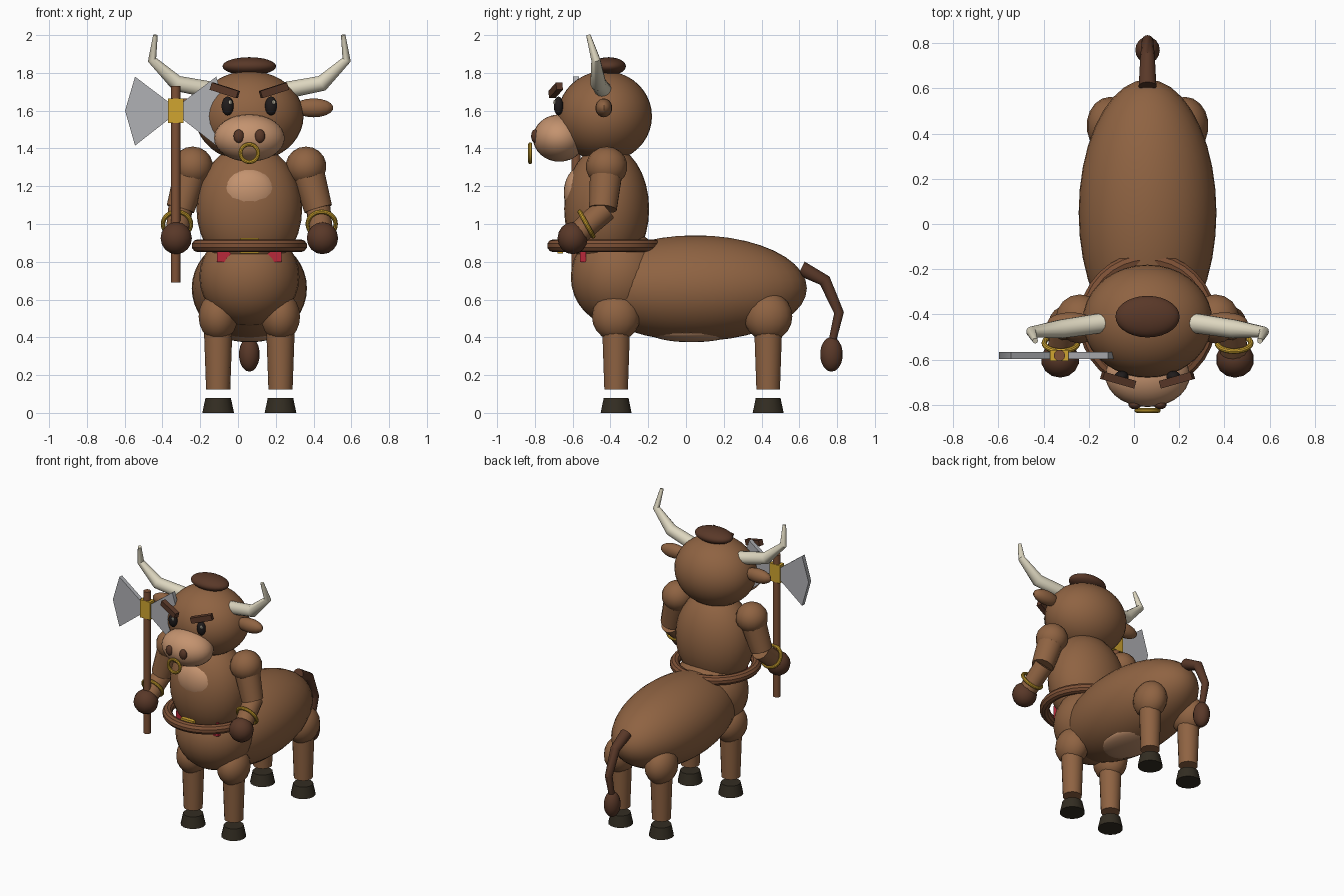
import bpy, bmesh, math
from mathutils import Vector, Matrix

cube = bpy.data.objects.get("Cube")
if cube:
    bpy.data.objects.remove(cube, do_unlink=True)

CX = 0.06          # symmetry axis of the figure
parts = []


def material(name, hex_code):
    def lin(c):
        return c / 12.92 if c <= 0.04045 else ((c + 0.055) / 1.055) ** 2.4
    col = [lin(int(hex_code[i:i + 2], 16) / 255) for i in (0, 2, 4)] + [1]
    m = bpy.data.materials.new(name)
    m.use_nodes = True
    m.diffuse_color = col
    m.node_tree.nodes["Principled BSDF"].inputs["Base Color"].default_value = col
    return m


HIDE = material("brown hide", "8F6342")
DARK = material("dark brown hair", "593828")
TAN = material("tan skin", "C4936F")
HOOF = material("dark hoof", "332D22")
HORN = material("ivory horn", "DDD6BF")
GOLD = material("gold metal", "D0A530")
STEEL = material("grey steel", "B0B1B5")
RED = material("red cloth", "B8283A")
EYE = material("black eye", "201C1C")
WOOD = material("brown wood", "7E5136")


def finish(name, bm, mat):
    bmesh.ops.recalc_face_normals(bm, faces=bm.faces)
    me = bpy.data.meshes.new(name)
    bm.to_mesh(me)
    bm.free()
    me.materials.append(mat)
    ob = bpy.data.objects.new(name, me)
    bpy.context.collection.objects.link(ob)
    parts.append(ob)
    return ob


def ball(name, mat, loc, size, seg=28):
    bm = bmesh.new()
    bmesh.ops.create_uvsphere(bm, u_segments=seg, v_segments=seg * 4 // 7, radius=1)
    bmesh.ops.transform(bm, verts=bm.verts,
                        matrix=Matrix.Translation(loc) @ Matrix.Diagonal((*size, 1)))
    return finish(name, bm, mat)


def box(name, mat, loc, size, rot=Matrix()):
    bm = bmesh.new()
    bmesh.ops.create_cube(bm, size=1)
    bmesh.ops.transform(bm, verts=bm.verts,
                        matrix=Matrix.Translation(loc) @ rot @ Matrix.Diagonal((*size, 1)))
    return finish(name, bm, mat)


def ring(name, mat, loc, major, minor, axis):
    bm = bmesh.new()
    bmesh.ops.create_circle(bm, segments=10, radius=minor,
                            matrix=Matrix.Translation((major, 0, 0)) @ Matrix.Rotation(math.pi / 2, 4, 'X'))
    bmesh.ops.spin(bm, geom=bm.edges[:], cent=(0, 0, 0), axis=(0, 0, 1),
                   angle=2 * math.pi, steps=32, use_merge=True)
    rot = Vector(axis).to_track_quat('Z', 'Y').to_matrix().to_4x4()
    bmesh.ops.transform(bm, verts=bm.verts, matrix=Matrix.Translation(loc) @ rot)
    bmesh.ops.remove_doubles(bm, verts=bm.verts, dist=0.0005)
    return finish(name, bm, mat)


def tube(name, mat, path, radii, ref=(0, 1, 0), seg=14):
    """Loft circles of the given radii along a path."""
    pts = [Vector(p) for p in path]
    bm = bmesh.new()
    loops = []
    for i, (p, r) in enumerate(zip(pts, radii)):
        t = (pts[min(i + 1, len(pts) - 1)] - pts[max(i - 1, 0)]).normalized()
        u = Vector(ref).cross(t).normalized()
        v = t.cross(u)
        angles = [2 * math.pi * k / seg for k in range(seg)]
        loops.append([bm.verts.new(p + r * (u * math.cos(a) + v * math.sin(a))) for a in angles])
    for a, b in zip(loops, loops[1:]):
        for k in range(seg):
            bm.faces.new((a[k], a[(k + 1) % seg], b[(k + 1) % seg], b[k]))
    bm.faces.new(loops[0])
    bm.faces.new(loops[-1])
    return finish(name, bm, mat)


# Four-legged body, upright torso and lighter patches
ball("barrel_body", HIDE, (CX, 0.05, 0.66), (0.305, 0.59, 0.28), 36)
ball("front_chest", HIDE, (CX, -0.36, 0.72), (0.265, 0.25, 0.26))
ball("torso", HIDE, (CX, -0.42, 1.08), (0.28, 0.225, 0.34))
ball("torso_patch", TAN, (CX, -0.56, 1.165), (0.15, 0.087, 0.135))
ball("belly_patch", TAN, (CX, 0.03, 0.43), (0.16, 0.23, 0.056))

# Belt, buckle and cloth
ring("belt", WOOD, (CX, -0.43, 0.885), 0.272, 0.034, (0, 0, 1))
box("belt_buckle", GOLD, (CX, -0.665, 0.885), (0.1, 0.03, 0.082))
box("loincloth", RED, (CX, -0.545, 0.85), (0.34, 0.03, 0.1))

# Head, muzzle, nose ring and hair
ball("head", HIDE, (CX, -0.43, 1.57), (0.287, 0.25, 0.24), 36)
ball("muzzle", TAN, (CX, -0.67, 1.455), (0.187, 0.14, 0.125))
ring("nose_ring", GOLD, (CX, -0.825, 1.375), 0.047, 0.011, (0, 1, 0))
ball("hair_tuft", DARK, (CX, -0.41, 1.835), (0.142, 0.092, 0.048))

# Tail
tube("tail", DARK, [(CX, 0.61, 0.765), (CX, 0.735, 0.7), (CX, 0.81, 0.53), (CX, 0.775, 0.38)],
     (0.04, 0.033, 0.026, 0.02), ref=(1, 0, 0))
ball("tail_tuft", DARK, (CX, 0.77, 0.31), (0.055, 0.06, 0.092), 16)

# Paired parts
for side, s in (("left", 1), ("right", -1)):
    def at(x, y, z):
        return Vector((CX + s * x, y, z))

    # Face
    ball(side + "_eye", EYE, at(0.115, -0.675, 1.625), (0.032, 0.025, 0.05), 16)
    ball(side + "_eye_glint", HORN, at(0.115, -0.695, 1.645) + Vector((0.014, 0, 0)),
         (0.01, 0.008, 0.012), 8)
    ball(side + "_nostril", DARK, at(0.056, -0.8, 1.465), (0.028, 0.02, 0.036), 14)
    outer, inner = at(0.2, -0.67, 1.73), at(0.06, -0.71, 1.685)
    turn = (outer - inner).to_track_quat('X', 'Z').to_matrix().to_4x4()
    box(side + "_brow", DARK, (outer + inner) / 2, ((outer - inner).length, 0.035, 0.04), turn)
    ball(side + "_ear", HIDE, at(0.34, -0.435, 1.615), (0.105, 0.045, 0.05), 16)
    tube(side + "_horn", HORN,
         [at(0.18, -0.435, 1.705), at(0.385, -0.465, 1.745), at(0.515, -0.478, 1.87), at(0.497, -0.517, 2.0)],
         (0.045, 0.042, 0.024, 0.012))

    # Arm
    shoulder, elbow, hand = at(0.3, -0.42, 1.305), at(0.365, -0.44, 1.08), at(0.387, -0.6, 0.925)
    ball(side + "_shoulder", HIDE, shoulder, (0.108, 0.11, 0.105), 16)
    tube(side + "_upper_arm", HIDE, [shoulder, elbow], (0.09, 0.075))
    tube(side + "_forearm", HIDE, [elbow + Vector((0, 0.015, 0)), hand], (0.065, 0.06), ref=(1, 0, 0))
    ring(side + "_bracelet", GOLD, at(0.383, -0.527, 1.0), 0.074, 0.012, (0, -0.87, -0.48))
    ball(side + "_hand", DARK, hand, (0.085, 0.08, 0.085), 14)

    # Legs: the hooves sit a little below the shins
    for end, y in (("front", -0.37), ("rear", 0.435)):
        name = end + "_" + side
        ball(name + "_thigh", HIDE, at(0.165, y, 0.51), (0.105, 0.128, 0.13), 18)
        tube(name + "_shin", HIDE, [at(0.165, y, 0.46), at(0.165, y, 0.125)], (0.076, 0.064))
        tube(name + "_hoof", HOOF, [at(0.165, y, 0.08), at(0.165, y, 0)], (0.067, 0.084))

# Double-bladed axe in the right hand
AX, AY = -0.33, -0.582
tube("axe_handle", WOOD, [(AX, AY, 0.69), (AX, AY, 1.73)], (0.025, 0.025))
box("axe_collar", GOLD, (AX, AY, 1.6), (0.082, 0.05, 0.13))
for side, s in (("left", 1), ("right", -1)):
    bm = bmesh.new()
    outline = [(0.03, 1.56), (0.215, 1.415), (0.268, 1.6), (0.215, 1.78), (0.03, 1.64)]
    face = bm.faces.new([bm.verts.new((AX + s * x, AY - 0.015, z)) for x, z in outline])
    grown = bmesh.ops.extrude_face_region(bm, geom=[face])["geom"]
    bmesh.ops.translate(bm, vec=(0, 0.03, 0),
                        verts=[g for g in grown if isinstance(g, bmesh.types.BMVert)])
    finish("axe_blade_" + side, bm, STEEL)

# Smooth shading with sharp edges kept
bpy.ops.object.select_all(action='DESELECT')
for ob in parts:
    ob.select_set(True)
bpy.context.view_layer.objects.active = parts[0]
bpy.ops.object.shade_smooth_by_angle(angle=math.radians(35))
